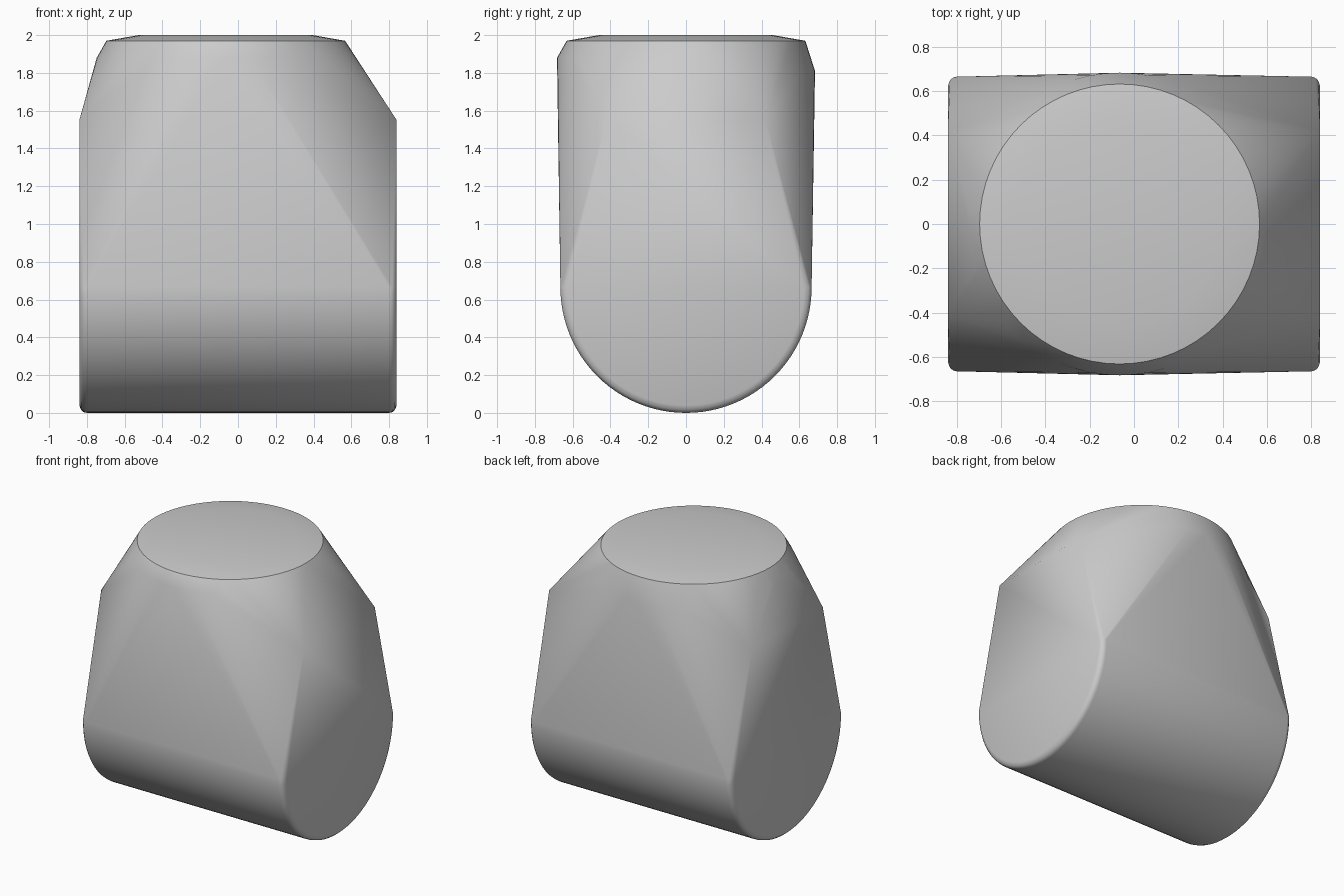
import bpy, bmesh, math

cube = bpy.data.objects.get("Cube")
if cube:
    bpy.data.objects.remove(cube, do_unlink=True)

# Single grey material
grey = bpy.data.materials.new("light_grey")
grey.use_nodes = True
colour = (0.6, 0.6, 0.6, 1.0)
grey.diffuse_color = colour
grey.node_tree.nodes["Principled BSDF"].inputs["Base Color"].default_value = colour

bm = bmesh.new()

# Half-round base running along x, with rounded end rims
STEPS = 48
BASE_R = 0.665
for side in (-1, 1):
    for x, r in ((0.80, BASE_R), (0.817, 0.661), (0.831, 0.649), (0.84, 0.625)):
        for i in range(STEPS + 1):
            a = math.pi * i / STEPS
            bm.verts.new((side * x, r * math.cos(a), BASE_R - r * math.sin(a)))
    # Upper corners of the flat end faces
    for y in (-0.42, 0.42):
        bm.verts.new((side * 0.84, y, 1.55))

# Round top: widest ring, sharp rim and shallow raised crown
SEG = 64
TOP_X = -0.065
for z, r in ((1.88, 0.683), (1.97, 0.632), (2.0, 0.46)):
    for i in range(SEG):
        a = 2 * math.pi * i / SEG
        dip = 0.07 * max(0.0, math.sin(a)) if z < 1.9 else 0.0
        bm.verts.new((TOP_X + r * math.cos(a), r * math.sin(a), z - dip))

# Skin the sections into one convex body
hull = bmesh.ops.convex_hull(bm, input=bm.verts[:])
unused = {v for v in hull["geom_interior"] + hull["geom_unused"]
          if isinstance(v, bmesh.types.BMVert) and not v.link_faces}
bmesh.ops.delete(bm, geom=list(unused), context="VERTS")
bmesh.ops.dissolve_limit(bm, angle_limit=math.radians(0.3),
                         verts=bm.verts[:], edges=bm.edges[:])
bmesh.ops.recalc_face_normals(bm, faces=bm.faces[:])

mesh = bpy.data.meshes.new("body")
bm.to_mesh(mesh)
bm.free()
mesh.materials.append(grey)
body = bpy.data.objects.new("body", mesh)
bpy.context.collection.objects.link(body)

# Smooth shading with a crisp top rim and end edges
for obj in bpy.context.selected_objects:
    obj.select_set(False)
body.select_set(True)
bpy.context.view_layer.objects.active = body
bpy.ops.object.shade_smooth_by_angle(angle=math.radians(30))
